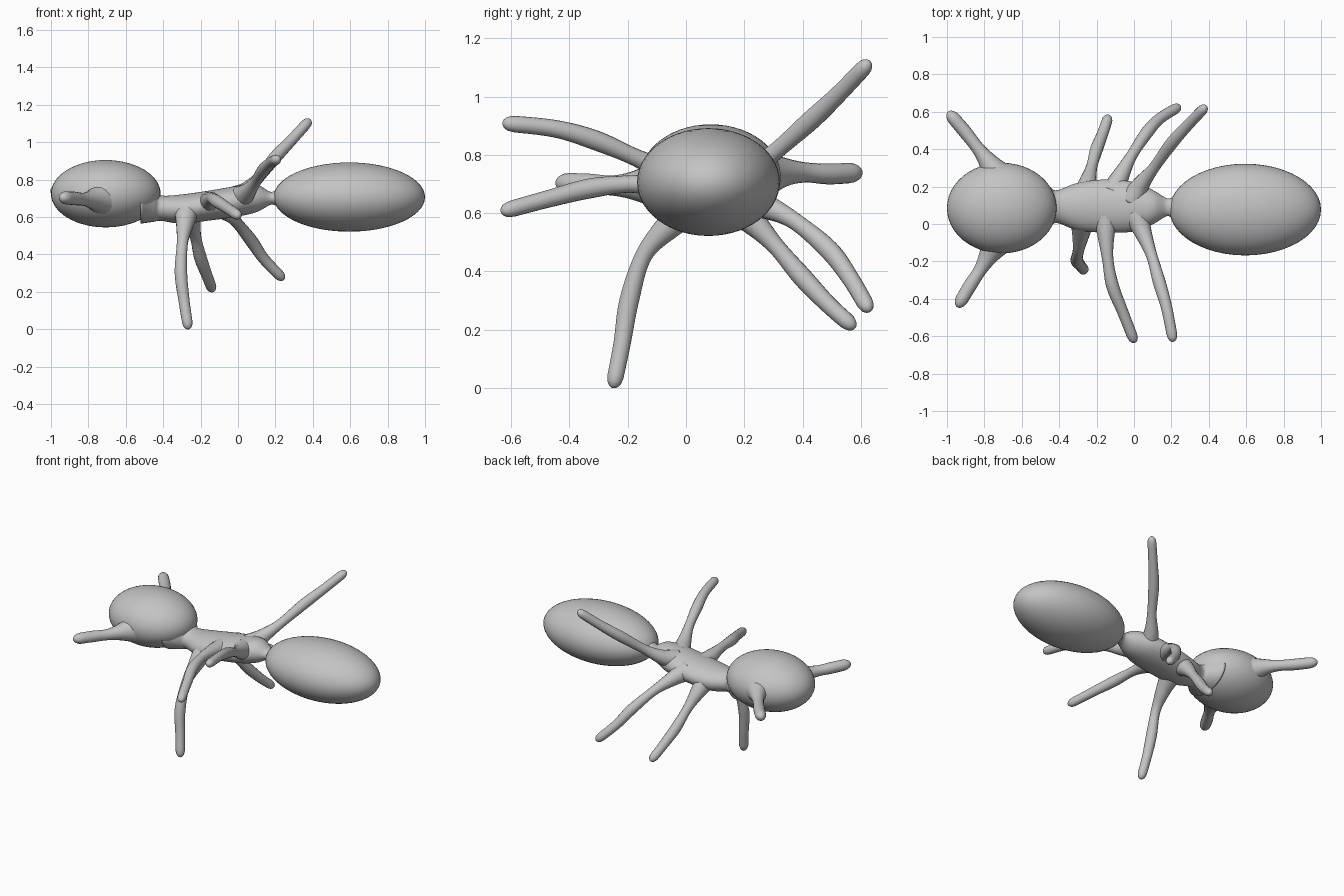
import bpy, bmesh, math
from mathutils import Vector

if "Cube" in bpy.data.objects:
    bpy.data.objects.remove(bpy.data.objects["Cube"], do_unlink=True)

grey = bpy.data.materials.new("plain grey")
grey.use_nodes = True
colour = (0.55, 0.55, 0.55, 1)
grey.diffuse_color = colour
grey.node_tree.nodes["Principled BSDF"].inputs["Base Color"].default_value = colour


def spline(points, steps):
    """Catmull-Rom interpolation through tuples of any length."""
    pts = [Vector(p) for p in points]
    pts = [2 * pts[0] - pts[1]] + pts + [2 * pts[-1] - pts[-2]]
    out = []
    for a, b, c, d in zip(pts, pts[1:], pts[2:], pts[3:]):
        for i in range(steps):
            t = i / steps
            out.append(0.5 * (2 * b + (c - a) * t + (2 * a - 5 * b + 4 * c - d) * t * t
                              + (3 * b - a - 3 * c + d) * t ** 3))
    return out + [pts[-2]]


def finish(name, bm):
    for f in bm.faces:
        f.smooth = True
    bmesh.ops.recalc_face_normals(bm, faces=bm.faces)
    mesh = bpy.data.meshes.new(name)
    bm.to_mesh(mesh)
    bm.free()
    mesh.materials.append(grey)
    bpy.context.collection.objects.link(bpy.data.objects.new(name, mesh))


def loft(name, rings):
    """Skin a list of equal rings and close both ends."""
    bm = bmesh.new()
    rows = [[bm.verts.new(p) for p in ring] for ring in rings]
    n = len(rows[0])
    for a, b in zip(rows, rows[1:]):
        for i in range(n):
            j = (i + 1) % n
            bm.faces.new((a[i], a[j], b[j], b[i]))
    bm.faces.new(rows[0])
    bm.faces.new(rows[-1])
    finish(name, bm)


def ellipsoid(name, centre, radii):
    bm = bmesh.new()
    bmesh.ops.create_uvsphere(bm, u_segments=48, v_segments=28, radius=1)
    bmesh.ops.scale(bm, vec=radii, verts=bm.verts)
    bmesh.ops.translate(bm, vec=centre, verts=bm.verts)
    finish(name, bm)


def limb(name, path, radii, sides=16):
    """Tapering tube along a path with a rounded tip; radii are given per point."""
    samples = spline([(*p, r) for p, r in zip(path, radii)], 8)
    pos = [s.to_3d() for s in samples]
    # close the tip with extra samples so that it rounds off
    end, last = pos.pop(), pos[-1]
    tip_r = samples[-1][3]
    rad = [s[3] for s in samples[:-1]]
    for k in range(1, 9):
        pos.append(last.lerp(end, math.sin(k / 8 * math.pi / 2)))
        rad.append(tip_r)
    rings = []
    tangent = (pos[1] - pos[0]).normalized()
    side = tangent.orthogonal().normalized()
    for i, p in enumerate(pos):
        new = (pos[min(i + 1, len(pos) - 1)] - pos[max(i - 1, 0)]).normalized()
        side = (tangent.rotation_difference(new) @ side).normalized()
        tangent = new
        other = tangent.cross(side)
        reach = 1.5 * tip_r
        d = min((end - p).length / reach, 1)
        r = rad[i] * max(math.sqrt(1 - (1 - d) ** 2), 0.03)
        rings.append([p + r * (math.cos(a) * side + math.sin(a) * other)
                      for a in (math.tau * k / sides for k in range(sides))])
    loft(name, rings)


# Head and abdomen
ellipsoid("head", (-0.707, 0.085, 0.725), (0.293, 0.242, 0.18))
ellipsoid("abdomen", (0.595, 0.077, 0.707), (0.405, 0.245, 0.185))

# Thorax with flared neck and narrow waist: x, y, z, half width, half height
stations = [(-0.52, 0.09, 0.69, 0.18, 0.125), (-0.45, 0.09, 0.665, 0.11, 0.09),
            (-0.41, 0.093, 0.648, 0.088, 0.068), (-0.30, 0.093, 0.643, 0.127, 0.078),
            (-0.15, 0.096, 0.662, 0.142, 0.08), (0.0, 0.092, 0.685, 0.132, 0.082),
            (0.10, 0.09, 0.70, 0.092, 0.073), (0.17, 0.09, 0.70, 0.05, 0.036),
            (0.20, 0.087, 0.703, 0.053, 0.04), (0.25, 0.08, 0.707, 0.08, 0.06)]
loft("thorax", [[(x, y + w * math.cos(a), z + h * math.sin(a))
                 for a in (math.tau * k / 40 for k in range(40))]
                for x, y, z, w, h in spline(stations, 6)])

# Legs, each from its root inside the thorax to its tip
leg_radii = (0.068, 0.046, 0.030, 0.034, 0.030, 0.028)
legs = {
    "back_leg_rear": [(-0.01, 0.13, 0.70), (0.04, 0.215, 0.74), (0.11, 0.305, 0.81),
                      (0.20, 0.43, 0.92), (0.285, 0.525, 1.01), (0.385, 0.63, 1.12)],
    "back_leg_middle": [(-0.12, 0.16, 0.67), (-0.07, 0.26, 0.63), (-0.01, 0.37, 0.575),
                        (0.07, 0.49, 0.475), (0.14, 0.565, 0.375), (0.245, 0.63, 0.265)],
    "back_leg_fore": [(-0.26, 0.15, 0.64), (-0.245, 0.23, 0.57), (-0.225, 0.31, 0.485),
                      (-0.20, 0.40, 0.38), (-0.165, 0.49, 0.285), (-0.135, 0.58, 0.205)],
    "front_leg_rear": [(0.01, 0.05, 0.70), (0.05, -0.05, 0.735), (0.095, -0.17, 0.79),
                       (0.135, -0.31, 0.85), (0.175, -0.45, 0.89), (0.21, -0.63, 0.91)],
    "front_leg_middle": [(-0.15, 0.04, 0.67), (-0.15, -0.06, 0.69), (-0.14, -0.19, 0.70),
                         (-0.115, -0.33, 0.685), (-0.06, -0.47, 0.65), (0.005, -0.635, 0.605)],
    "front_leg_fore": [(-0.275, 0.03, 0.635), (-0.285, -0.06, 0.555), (-0.298, -0.145, 0.455),
                       (-0.305, -0.195, 0.30), (-0.288, -0.22, 0.15), (-0.265, -0.25, 0.0)],
}
for name, path in legs.items():
    limb(name, path, leg_radii)

# Antennae on the two sides of the head
antenna_radii = (0.10, 0.055, 0.035, 0.036, 0.034)
limb("back_antenna", [(-0.72, 0.24, 0.73), (-0.775, 0.325, 0.74), (-0.835, 0.405, 0.74),
                      (-0.905, 0.495, 0.735), (-0.995, 0.60, 0.74)], antenna_radii)
limb("front_antenna", [(-0.72, -0.07, 0.70), (-0.775, -0.165, 0.695), (-0.825, -0.25, 0.695),
                       (-0.88, -0.335, 0.70), (-0.945, -0.445, 0.705)], antenna_radii)
